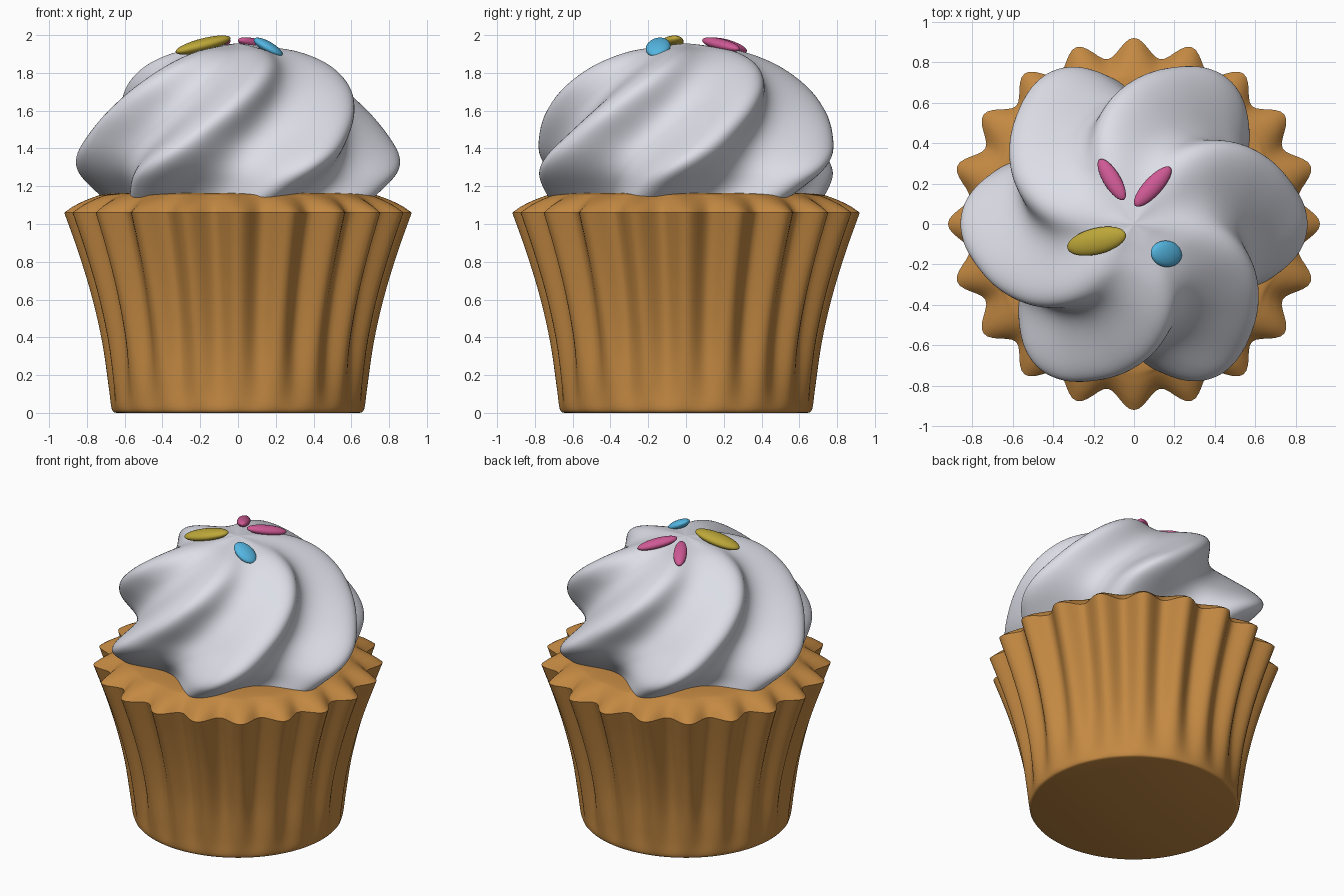
import bpy, bmesh, math
from mathutils import Vector, Matrix

if "Cube" in bpy.data.objects:
    bpy.data.objects.remove(bpy.data.objects["Cube"])


def material(name, rgb):
    m = bpy.data.materials.new(name)
    m.diffuse_color = (*rgb, 1)
    m.use_nodes = True
    m.node_tree.nodes["Principled BSDF"].inputs["Base Color"].default_value = m.diffuse_color
    return m


BROWN = material("baked_brown", (0.55, 0.25, 0.055))
CREAM = material("pale_cream", (0.72, 0.73, 0.80))
PINK = material("pink", (0.62, 0.10, 0.30))
YELLOW = material("yellow", (0.50, 0.38, 0.04))
BLUE = material("blue", (0.09, 0.47, 0.76))


def finish(bm, name, mat, angle):
    bmesh.ops.recalc_face_normals(bm, faces=bm.faces)
    me = bpy.data.meshes.new(name)
    bm.to_mesh(me)
    bm.free()
    ob = bpy.data.objects.new(name, me)
    bpy.context.collection.objects.link(ob)
    me.materials.append(mat)
    bpy.ops.object.select_all(action='DESELECT')
    ob.select_set(True)
    bpy.context.view_layer.objects.active = ob
    bpy.ops.object.shade_smooth_by_angle(angle=math.radians(angle))
    return ob


def spline(pts, steps):
    """Smooth curve through the profile points."""
    out = []
    for i in range(len(pts) - 1):
        a, b, c, d = (Vector(pts[min(max(j, 0), len(pts) - 1)]) for j in range(i - 1, i + 3))
        for s in range(steps):
            t = s / steps
            out.append(0.5 * (2 * b + (c - a) * t + (2 * a - 5 * b + 4 * c - d) * t * t
                              + (3 * b - a - 3 * c + d) * t ** 3))
    return out + [Vector(pts[-1])]


def lathe(name, rings, n, radius, mat, angle):
    """Stack of closed rings; radius(ring, angle) shapes each one."""
    bm = bmesh.new()
    rows = []
    for ring in rings:
        row = []
        for k in range(n):
            a = 2 * math.pi * k / n
            r = radius(ring, a)
            row.append(bm.verts.new((r * math.cos(a), r * math.sin(a), ring[1])))
        rows.append(row)
    for lo, hi in zip(rows, rows[1:]):
        for k in range(n):
            bm.faces.new((lo[k], lo[(k + 1) % n], hi[(k + 1) % n], hi[k]))
    bm.faces.new(rows[0][::-1])
    bm.faces.new(rows[-1])
    return finish(bm, name, mat, angle)


# Fluted case with cake top: (crest radius, height, flute depth)
wall = spline([(0.645, 0, 0), (0.668, 0.02, 0.003), (0.685, 0.14, 0.022), (0.72, 0.38, 0.05),
               (0.775, 0.62, 0.068), (0.845, 0.85, 0.082), (0.92, 1.06, 0.095)], 5)
cake = spline([(0.92, 1.06, 0.095), (0.86, 1.10, 0.07), (0.77, 1.14, 0.03),
               (0.68, 1.16, 0.0), (0.4, 1.17, 0.0)], 5)
lathe("cake_case", wall + cake[1:], 240,
      lambda p, a: p[0] - p[2] * (0.5 - 0.5 * math.cos(20 * a)), BROWN, 40)

# Six-lobed twisted frosting: (crest radius, height)
swirl = spline([(0.70, 1.09), (0.77, 1.17), (0.845, 1.27), (0.855, 1.36), (0.81, 1.47),
                (0.74, 1.60), (0.64, 1.73), (0.50, 1.84), (0.33, 1.91), (0.15, 1.94),
                (0.05, 1.952), (0.005, 1.956)], 6)


def frosting_radius(p, a):
    phase = math.radians(88 * (p[1] - 1.33))
    w = 6 * (a - phase)
    dip = 0.5 - 0.5 * math.cos(w + 0.25 * math.sin(w))
    return p[0] * (1 - 0.25 * dip)


lathe("frosting_swirl", swirl, 240, frosting_radius, CREAM, 60)


# Flattened oval sprinkles lying between two end points
def sprinkle(name, p, q, width, thick, mat):
    p, q = Vector(p), Vector(q)
    x = (q - p).normalized()
    y = Vector((0, 0, 1)).cross(x).normalized()
    z = x.cross(y)
    rot = Matrix((x, y, z)).transposed().to_4x4()
    size = Matrix.Diagonal(((q - p).length / 2, width / 2, thick / 2, 1))
    bm = bmesh.new()
    bmesh.ops.create_uvsphere(bm, u_segments=32, v_segments=16, radius=1,
                              matrix=Matrix.Translation((p + q) / 2) @ rot @ size)
    finish(bm, name, mat, 60)


sprinkle("yellow_sprinkle", (-0.33, -0.12, 1.91), (-0.04, -0.05, 1.985), 0.13, 0.07, YELLOW)
sprinkle("blue_sprinkle", (0.085, -0.135, 1.98), (0.235, -0.16, 1.89), 0.13, 0.06, BLUE)
sprinkle("pink_sprinkle_left", (-0.17, 0.32, 1.915), (-0.05, 0.12, 1.975), 0.085, 0.06, PINK)
sprinkle("pink_sprinkle_right", (0.18, 0.28, 1.925), (0.005, 0.09, 1.975), 0.09, 0.06, PINK)
